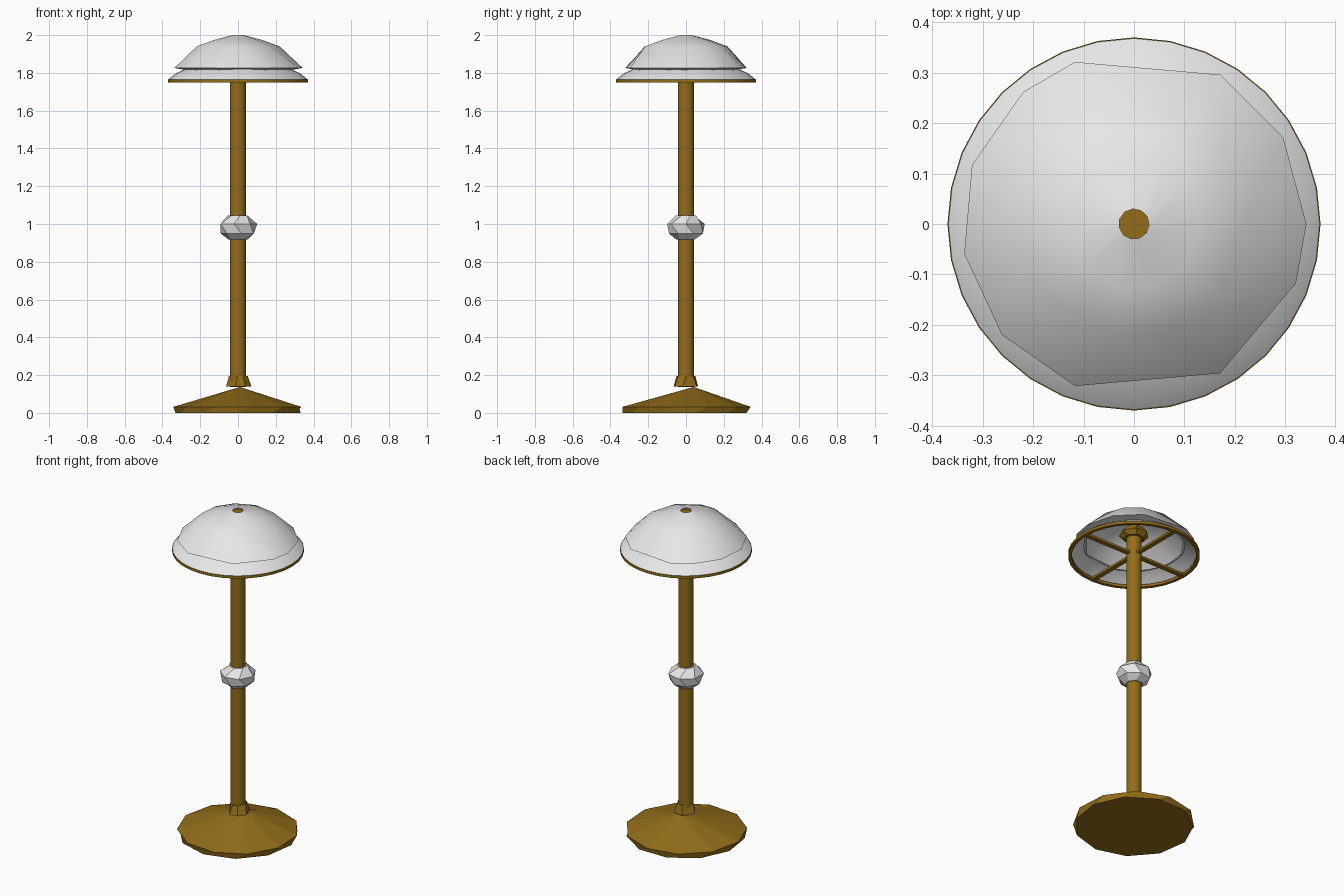
import bpy, bmesh
from math import sin, cos, radians, pi

if "Cube" in bpy.data.objects:
    bpy.data.objects.remove(bpy.data.objects["Cube"], do_unlink=True)


def material(name, rgb):
    m = bpy.data.materials.new(name)
    m.use_nodes = True
    m.diffuse_color = (*rgb, 1)
    m.node_tree.nodes["Principled BSDF"].inputs["Base Color"].default_value = (*rgb, 1)
    return m


brass = material("dark brass", (0.29, 0.155, 0.01))
white = material("white glass", (0.8, 0.8, 0.8))


def ring(angles, radius, z, centre=(0, 0)):
    """Polygon with corners at the given angles in degrees."""
    return [(centre[0] + radius * cos(radians(a)),
             centre[1] + radius * sin(radians(a)), z) for a in angles]


def even(sides, turn=0):
    return [turn + 360 * i / sides for i in range(sides)]


def loft(name, rings, mat, caps=True, closed=False, smooth=None):
    """Skin a stack of rings that have equal numbers of corners."""
    bm = bmesh.new()
    loops = [[bm.verts.new(p) for p in r] for r in rings]
    pairs = list(zip(loops, loops[1:]))
    if closed:
        pairs.append((loops[-1], loops[0]))
    for a, b in pairs:
        n = len(a)
        for i in range(n):
            j = (i + 1) % n
            bm.faces.new((a[i], a[j], b[j], b[i]))
    if caps and not closed:
        bm.faces.new(loops[0])
        bm.faces.new(loops[-1])
    bmesh.ops.recalc_face_normals(bm, faces=bm.faces)
    mesh = bpy.data.meshes.new(name)
    bm.to_mesh(mesh)
    bm.free()
    obj = bpy.data.objects.new(name, mesh)
    bpy.context.collection.objects.link(obj)
    mesh.materials.append(mat)
    if smooth:
        bpy.ops.object.select_all(action="DESELECT")
        obj.select_set(True)
        bpy.context.view_layer.objects.active = obj
        bpy.ops.object.shade_smooth_by_angle(angle=radians(smooth))
    return obj


def rod(name, radius, low, high, sides=24):
    return loft(name, [ring(even(sides), radius, low), ring(even(sides), radius, high)],
                brass, smooth=40)


# Faceted foot: uneven rim and a shallow off-centre peak
foot = even(11, 8)
loft("foot", [ring(foot, 0.335, 0),
              ring(even(11, 20), 0.343, 0.032),
              ring(even(11, 20), 0.004, 0.136, (0.01, 0.04))], brass)

# Uneven collar where the pole meets the foot
loft("foot_collar", [ring([-105, -60, -15, 55, 110, 180], 0.068, 0.14, (0.005, 0)),
                     ring([-95, -60, 0, 50, 100, 180], 0.05, 0.195, (0.002, 0))], brass)

# Pole in two lengths with a cut-stone knob between them
rod("lower_pole", 0.043, 0.138, 0.925)
rod("upper_pole", 0.043, 1.04, 1.88)
loft("knob", [ring(even(7, 10), 0.052, 0.918),
              ring(even(7, 25), 0.092, 0.95),
              ring(even(7, 0), 0.102, 1.0),
              ring(even(7, 25), 0.055, 1.045)], white)

# Brass rim and four spokes carrying the shade
rim = even(32)
loft("shade_rim", [ring(rim, 0.37, 1.75), ring(rim, 0.37, 1.766),
                   ring(rim, 0.35, 1.766), ring(rim, 0.35, 1.75)],
     brass, closed=True, smooth=30)
for i in range(4):
    bpy.ops.mesh.primitive_cube_add(size=1)
    spoke = bpy.context.object
    spoke.name = f"shade_spoke_{i + 1}"
    turn = i * pi / 2
    spoke.scale = (0.33, 0.028, 0.014)
    spoke.rotation_euler.z = turn
    spoke.location = (0.195 * cos(turn), 0.195 * sin(turn), 1.758)
    spoke.data.materials.append(brass)

# Holder inside the shade, and the rod that shows through the top hole
loft("shade_holder", [ring(even(7, 15), 0.06, 1.86),
                      ring(even(7, 5), 0.085, 1.885),
                      ring(even(7, 15), 0.06, 1.92)], brass)
rod("top_rod", 0.03, 1.91, 1.992)

# Flared skirt of the shade
loft("shade_skirt", [ring(rim, 0.368, 1.766), ring(rim, 0.33, 1.797),
                     ring(rim, 0.28, 1.82)], white, caps=False, smooth=40)

# Dome with an uneven overhanging edge and a hole at the top
edge = [60, 30, 0, -20, -60, -110, -140, -170, -200, -230, -250]
middle = [62, 35, 5, -40, -79, -101, -140, -170, -200, -230, -262]
loft("shade_dome", [ring(edge, 0.28, 1.815), ring(edge, 0.342, 1.826),
                    ring(middle, 0.222, 1.94), ring(middle, 0.13, 1.974),
                    ring(even(11, 62)[:1] + even(11, 62)[:0:-1], 0.03, 2.0)],
     white, caps=False, smooth=35)
